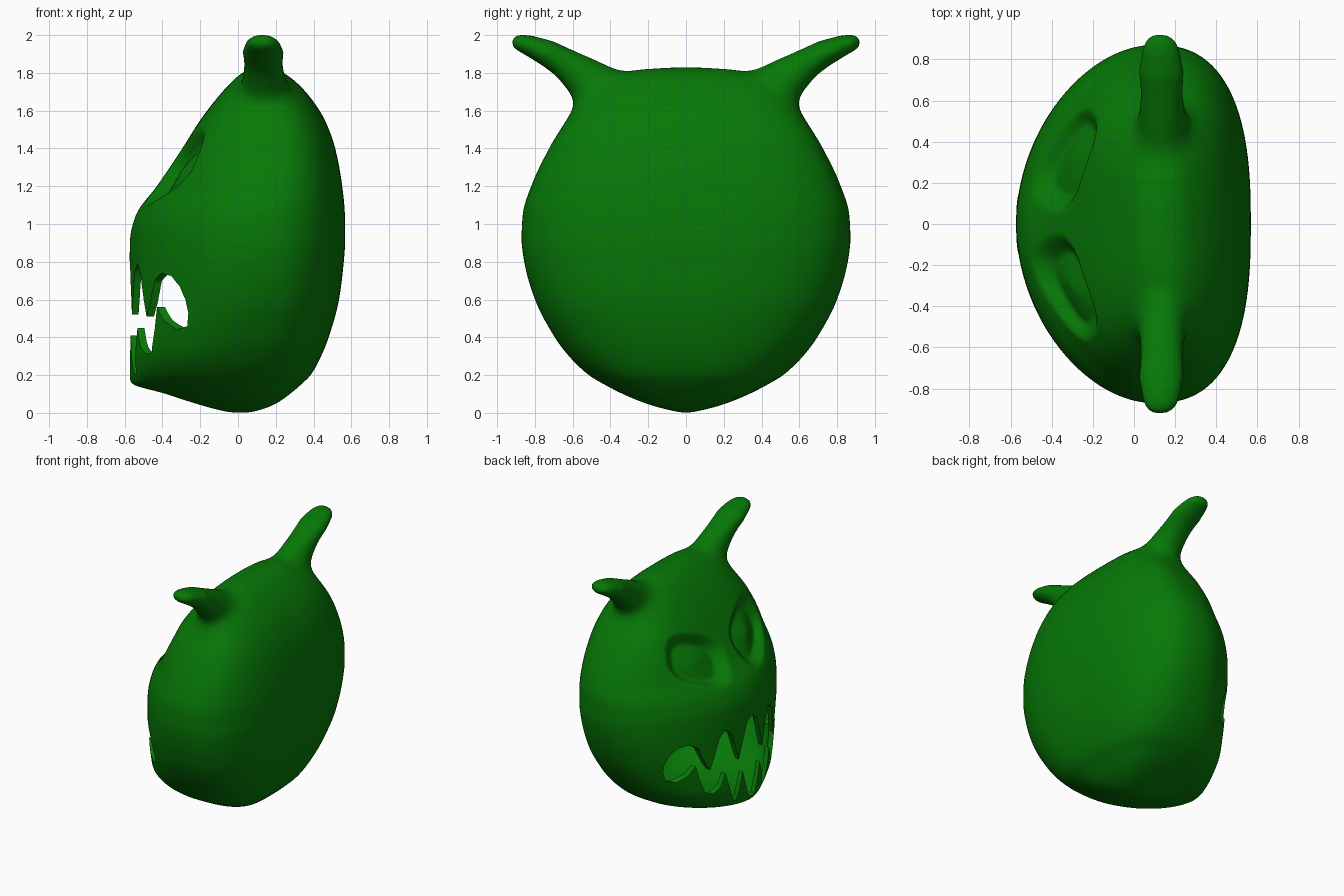
import bpy, bmesh, math
from mathutils import Vector

if "Cube" in bpy.data.objects:
    bpy.data.objects.remove(bpy.data.objects["Cube"])

green = bpy.data.materials.new("deep green")
green.diffuse_color = (0.002, 0.19, 0.002, 1)
green.use_nodes = True
green.node_tree.nodes["Principled BSDF"].inputs["Base Color"].default_value = green.diffuse_color

# height, front x, back x, half width, front squareness
PROFILE = [(0.002, -.05, .07, .03, 1.9), (.03, -.16, .16, .15, 1.8), (.06, -.26, .22, .24, 1.75),
           (.1, -.38, .275, .335, 1.75), (.16, -.57, .345, .45, 1.8), (.2, -.574, .385, .515, 2),
           (.3, -.574, .44, .62, 2.2), (.4, -.574, .48, .695, 2.1),
           (.6, -.573, .535, .8, 1.95), (.8, -.574, .56, .857, 1.88), (.92, -.572, .568, .871, 1.85),
           (1.05, -.54, .566, .865, 1.87), (1.2, -.43, .552, .82, 2.1), (1.4, -.295, .515, .725, 2.7),
           (1.55, -.2, .46, .635, 3), (1.68, -.1, .375, .55, 3), (1.77, -.015, .285, .44, 2.5),
           (1.81, .04, .22, .32, 2), (1.828, .1, .15, .1, 2)]


def section(z):
    """Smooth (Hermite) interpolation of the profile rows at a height."""
    k = 0
    while k < len(PROFILE) - 2 and PROFILE[k + 1][0] < z:
        k += 1
    a, b = PROFILE[k], PROFILE[k + 1]
    p, q = PROFILE[max(k - 1, 0)], PROFILE[min(k + 2, len(PROFILE) - 1)]
    h = b[0] - a[0]
    t = (z - a[0]) / h
    out = []
    for i in (1, 2, 3, 4):
        s = (b[i] - a[i]) / h
        s0 = (a[i] - p[i]) / (a[0] - p[0]) if p is not a else s
        s1 = (q[i] - b[i]) / (q[0] - b[0]) if q is not b else s
        # harmonic slopes: no overshoot, corners stay crisp
        m0 = 2 * s * s0 / (s + s0) if s * s0 > 0 else 0
        m1 = 2 * s * s1 / (s + s1) if s * s1 > 0 else 0
        out.append((2*t**3 - 3*t*t + 1) * a[i] + (t**3 - 2*t*t + t) * h * m0
                   + (3*t*t - 2*t**3) * b[i] + (t**3 - t*t) * h * m1)
    return out


def head_ring(z, inset=0, n=96):
    f, b, w, p = section(z)
    cx = f + (b - f) * .58
    pts = []
    for i in range(n):
        c, s = math.cos(math.tau * i / n), math.sin(math.tau * i / n)
        e, r = (2.6, b - cx) if c > 0 else (p, cx - f)
        pts.append((cx + math.copysign(abs(c) ** (2 / e), c) * (r - inset),
                    math.copysign(abs(s) ** (2 / e), s) * (w - inset), z))
    return pts


def loft(name, rings):
    bm = bmesh.new()
    loops = [[bm.verts.new(p) for p in r] for r in rings]
    n = len(loops[0])
    for a, b in zip(loops, loops[1:]):
        for i in range(n):
            bm.faces.new((a[i], a[(i + 1) % n], b[(i + 1) % n], b[i]))
    bm.faces.new(loops[0])
    bm.faces.new(loops[-1])
    bmesh.ops.recalc_face_normals(bm, faces=bm.faces)
    me = bpy.data.meshes.new(name)
    bm.to_mesh(me)
    bm.free()
    ob = bpy.data.objects.new(name, me)
    bpy.context.collection.objects.link(ob)
    return ob


def horn(side):
    # y, z, radius, half width in x
    path = [(.33, 1.60, .18, .13), (.44, 1.69, .16, .125), (.55, 1.785, .118, .12), (.645, 1.852, .088, .115),
            (.74, 1.907, .07, .11), (.83, 1.945, .055, .095), (.88, 1.96, .045, .08), (.91, 1.966, .03, .055),
            (.922, 1.968, .008, .02)]
    rings = []
    for k, (y, z, r, rx) in enumerate(path):
        a, b = path[max(k - 1, 0)], path[min(k + 1, len(path) - 1)]
        t = Vector((b[0] - a[0], b[1] - a[1])).normalized()
        ring = []
        for i in range(32):
            c, s = math.cos(math.tau * i / 32), math.sin(math.tau * i / 32)
            ring.append((.14 - .015 * k / 8 + rx * c, side * (y - t.y * r * s), z + t.x * r * s))
        rings.append(ring)
    return loft("horn", rings)


def apply(ob, kind, **settings):
    m = ob.modifiers.new(kind, kind)
    for k, v in settings.items():
        setattr(m, k, v)
    bpy.context.view_layer.objects.active = ob
    bpy.ops.object.modifier_apply(modifier=m.name)


# Head and horns melted into one smooth skin
levels = [PROFILE[0][0]]
for a, b in zip(PROFILE, PROFILE[1:]):
    levels += [a[0] + (b[0] - a[0]) * j / 4 for j in (1, 2, 3, 4)]
head = loft("horned_head", [head_ring(z) for z in levels])
horns = [horn(1), horn(-1)]
bpy.ops.object.select_all(action='DESELECT')
for ob in [head] + horns:
    ob.select_set(True)
bpy.context.view_layer.objects.active = head
bpy.ops.object.join()
apply(head, 'REMESH', mode='VOXEL', voxel_size=.015)
apply(head, 'SMOOTH', factor=.5, iterations=8)

# Extra smoothing where the horns grow out of the skull
roots = head.vertex_groups.new(name="horn_roots")
for v in head.data.vertices:
    d = (Vector((v.co.x, abs(v.co.y), v.co.z)) - Vector((.13, .52, 1.7))).length
    if d < .32:
        roots.add([v.index], min(1, (.32 - d) / .12), 'REPLACE')
apply(head, 'SMOOTH', factor=.5, iterations=110, vertex_group="horn_roots")

# Slanted eye sockets pressed into the face
tilt = math.radians(22)
for v in head.data.vertices:
    if v.co.x > 0.05:
        continue
    y, z = abs(v.co.y) - .31, v.co.z - 1.3
    u = (y * math.cos(tilt) + z * math.sin(tilt)) / .25
    w = (-y * math.sin(tilt) + z * math.cos(tilt)) / .17
    d = (abs(u) ** 2.8 + abs(w) ** 2.8) ** (1 / 2.8)
    t = max(0, min(1, (1.06 - d) / .42))
    depth = .065 * t * t * (3 - 2 * t) - .025 * max(0, 1 - d / .65)
    v.co += Vector((.85, 0, -.5)) * depth

# Hollow inside, leaving a thin wall for the teeth
cavity = loft("mouth_cavity", [head_ring(z, .035) for z in
                               (.11, .14, .17, .2, .25, .3, .4, .5, .6, .7, .8, .9, 1.0)])

# Mouth opening outline (half): lower teeth, corner, upper teeth
half = [(0, .185), (.035, .19), (.075, .3), (.105, .41), (.135, .31), (.16, .2), (.19, .21), (.24, .35),
        (.27, .45), (.31, .35), (.36, .31), (.41, .32), (.46, .45), (.49, .56), (.53, .49), (.59, .44),
        (.635, .46), (.66, .53), (.665, .6), (.65, .67), (.61, .725), (.54, .74), (.48, .7), (.43, .58), (.39, .51),
        (.36, .6), (.32, .74), (.27, .79), (.22, .75), (.18, .63), (.145, .52), (.11, .63), (.06, .78),
        (0, .82)]
outline = half + [(-y, z) for y, z in half[-2:0:-1]]
mouth = loft("mouth_opening", [[(x, y, z) for y, z in outline] for x in (-.9, -.12)])

for cutter in (cavity, mouth):
    apply(head, 'BOOLEAN', operation='DIFFERENCE', solver='EXACT', object=cutter)
    bpy.data.objects.remove(cutter)

head.data.materials.clear()
head.data.materials.append(green)
for p in head.data.polygons:
    p.material_index = 0
bpy.ops.object.select_all(action='DESELECT')
head.select_set(True)
bpy.context.view_layer.objects.active = head
bpy.ops.object.shade_smooth_by_angle(angle=math.radians(40))
